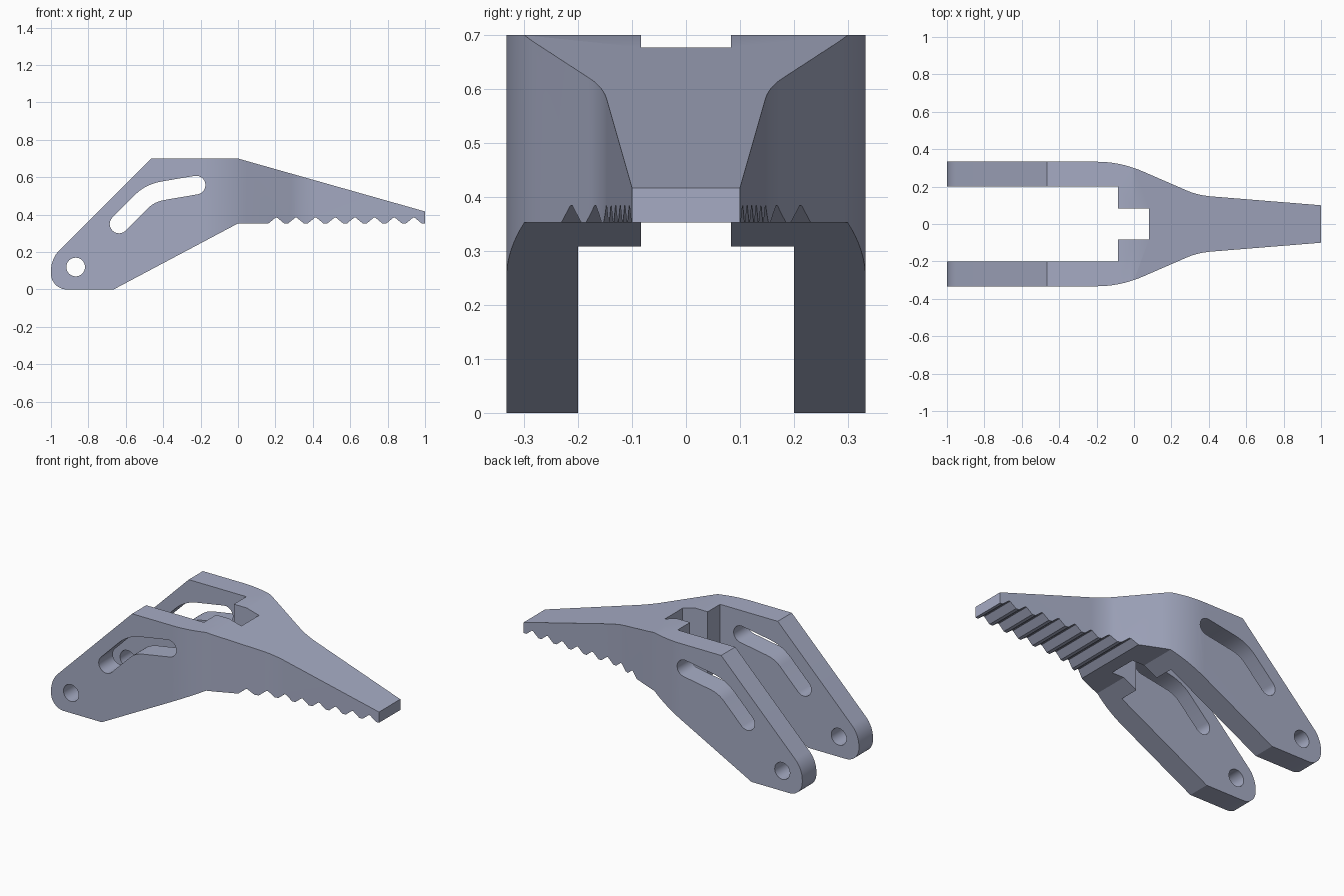
import bpy, bmesh, math
from mathutils import Vector

if "Cube" in bpy.data.objects:
    bpy.data.objects.remove(bpy.data.objects["Cube"], do_unlink=True)

steel = bpy.data.materials.new("blue grey metal")
steel.use_nodes = True
COLOUR = (0.38, 0.41, 0.55, 1.0)
steel.diffuse_color = COLOUR
steel.node_tree.nodes["Principled BSDF"].inputs["Base Color"].default_value = COLOUR


def arc(cx, cz, r, start, end, n=12):
    """Points on an arc, angles in degrees."""
    angles = [math.radians(start + (end - start) * i / n) for i in range(n + 1)]
    return [(cx + r * math.cos(a), cz + r * math.sin(a)) for a in angles]


def bend(a, b, c, n=10):
    """Quadratic curve from a to c, pulled towards b."""
    a, b, c = Vector(a), Vector(b), Vector(c)
    ts = [i / n for i in range(n + 1)]
    return [tuple(a * (1 - t) ** 2 + b * 2 * t * (1 - t) + c * t * t) for t in ts]


def prism(name, outline, axis, low, high):
    """Extrude a closed 2D outline along y (outline in xz) or z (outline in xy)."""
    bm = bmesh.new()
    place = (lambda u, v: (u, low, v)) if axis == "y" else (lambda u, v: (u, v, low))
    face = bm.faces.new([bm.verts.new(place(u, v)) for u, v in outline])
    grown = bmesh.ops.extrude_face_region(bm, geom=[face])["geom"]
    step = Vector((0, high - low, 0)) if axis == "y" else Vector((0, 0, high - low))
    bmesh.ops.translate(bm, vec=step, verts=[g for g in grown if isinstance(g, bmesh.types.BMVert)])
    bmesh.ops.recalc_face_normals(bm, faces=bm.faces)
    mesh = bpy.data.meshes.new(name)
    bm.to_mesh(mesh)
    bm.free()
    obj = bpy.data.objects.new(name, mesh)
    bpy.context.collection.objects.link(obj)
    mesh.materials.append(steel)
    return obj


def combine(target, tool, operation):
    """Apply a boolean and discard the tool."""
    mod = target.modifiers.new("cut", "BOOLEAN")
    mod.operation, mod.solver, mod.object = operation, "EXACT", tool
    bpy.context.view_layer.update()
    result = target.evaluated_get(bpy.context.evaluated_depsgraph_get())
    mesh = bpy.data.meshes.new_from_object(result)
    target.modifiers.clear()
    target.data = mesh
    bpy.data.objects.remove(tool, do_unlink=True)


# Side profile: rounded tail, sloping belly, toothed jaw, tapering top
profile = arc(-0.915, 0.085, 0.085, 180, 270) + [(-0.665, 0), (0, 0.353)]
for i in range(8):
    x = 0.205 + 0.105 * i
    profile += [(x - 0.042, 0.353), (x - 0.004, 0.384), (x + 0.004, 0.384), (x + 0.042, 0.353)]
profile += [(1, 0.353), (1, 0.417), (0, 0.70), (-0.465, 0.70)]
profile += arc(-0.84, 0.099, 0.16, 135, 180)
jaw = prism("toothed_jaw", profile, "y", -0.5, 0.5)

# Plan outline: parallel arms flowing into a narrow nose
half = [(-1.1, 0.333)] + bend((-0.2, 0.333), (-0.072, 0.333), (0.05, 0.28))
half += bend((0.28, 0.18), (0.341, 0.153), (0.42, 0.147)) + [(1.1, 0.092)]
plan = half + [(x, -y) for x, y in reversed(half)]
combine(jaw, prism("plan_shape", plan, "z", -0.1, 0.9), "INTERSECT")

# Stepped opening between the arms
gap = [(-1.1, 0.2), (-0.085, 0.2), (-0.085, 0.083), (0.08, 0.083)]
gap += [(x, -y) for x, y in reversed(gap)]
combine(jaw, prism("arm_gap", gap, "z", -0.1, 0.9), "DIFFERENCE")

# Pivot hole through both arms
combine(jaw, prism("pivot_hole", arc(-0.868, 0.12, 0.05, 0, 360, 32)[:-1], "y", -0.6, 0.6), "DIFFERENCE")

# Bent guide slot through both arms, with round ends
R = 0.05
path = [(-0.636, 0.35)] + bend((-0.515, 0.471), (-0.47, 0.516), (-0.40, 0.528), 6) + [(-0.224, 0.558)]
upper, lower = [], []
for i, p in enumerate(path):
    d = Vector(path[min(i + 1, len(path) - 1)]) - Vector(path[max(i - 1, 0)])
    d.normalize()
    upper.append((p[0] - d.y * R, p[1] + d.x * R))
    lower.append((p[0] + d.y * R, p[1] - d.x * R))
tip = math.degrees(math.atan2(0.030, 0.176))
slot = lower + arc(*path[-1], R, tip - 90, tip + 90)[1:-1]
slot += upper[::-1] + arc(*path[0], R, 135, 315)[1:-1]
combine(jaw, prism("guide_slot", slot, "y", -0.6, 0.6), "DIFFERENCE")

# Smooth the curved walls, keep the machined edges crisp
bpy.ops.object.select_all(action="DESELECT")
jaw.select_set(True)
bpy.context.view_layer.objects.active = jaw
bpy.ops.object.shade_smooth_by_angle(angle=math.radians(25))
